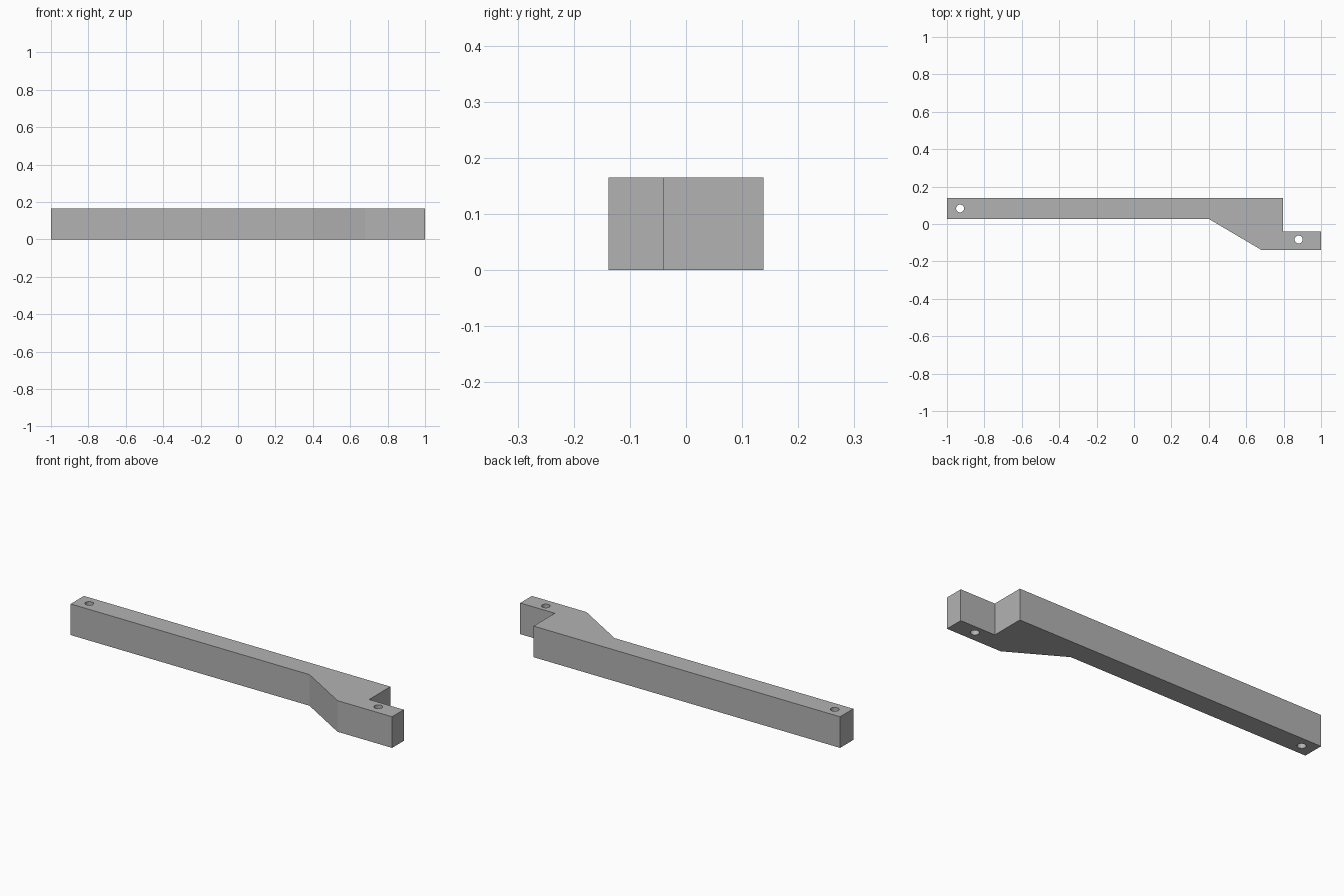
import bpy, bmesh

cube = bpy.data.objects.get("Cube")
if cube:
    bpy.data.objects.remove(cube, do_unlink=True)

HEIGHT = 0.165
HOLE_RADIUS = 0.021

# Material
grey = bpy.data.materials.new("plain grey")
grey.use_nodes = True
colour = (0.45, 0.45, 0.45, 1)
grey.diffuse_color = colour
grey.node_tree.nodes["Principled BSDF"].inputs["Base Color"].default_value = colour

# Arm: plan outline raised into a prism
outline = [(-1, 0.027), (0.4, 0.027), (0.68, -0.138), (1, -0.138),
           (1, -0.04), (0.797, -0.04), (0.797, 0.138), (-1, 0.138)]
bm = bmesh.new()
base = bm.faces.new([bm.verts.new((x, y, 0)) for x, y in outline])
raised = bmesh.ops.extrude_face_region(bm, geom=[base])["geom"]
top_verts = [v for v in raised if isinstance(v, bmesh.types.BMVert)]
bmesh.ops.translate(bm, verts=top_verts, vec=(0, 0, HEIGHT))
bmesh.ops.recalc_face_normals(bm, faces=bm.faces)
mesh = bpy.data.meshes.new("offset_arm")
bm.to_mesh(mesh)
bm.free()
mesh.materials.append(grey)
arm = bpy.data.objects.new("offset_arm", mesh)
bpy.context.collection.objects.link(arm)


def drill(name, x, y):
    """Cut a vertical through hole in the arm."""
    bpy.ops.mesh.primitive_cylinder_add(vertices=32, radius=HOLE_RADIUS,
                                        depth=HEIGHT * 2,
                                        location=(x, y, HEIGHT / 2))
    cutter = bpy.context.object
    cutter.name = name + "_cutter"
    cutter.hide_render = True
    cutter.data.materials.append(grey)
    cut = arm.modifiers.new(name, 'BOOLEAN')
    cut.operation = 'DIFFERENCE'
    cut.solver = 'EXACT'
    cut.object = cutter
    bpy.ops.object.select_all(action='DESELECT')
    arm.select_set(True)
    bpy.context.view_layer.objects.active = arm
    bpy.ops.object.modifier_apply(modifier=cut.name)
    bpy.data.objects.remove(cutter, do_unlink=True)


# Pin holes at both ends
drill("right_hole", -0.93, 0.083)
drill("left_hole", 0.88, -0.083)

bpy.ops.object.shade_smooth_by_angle()
